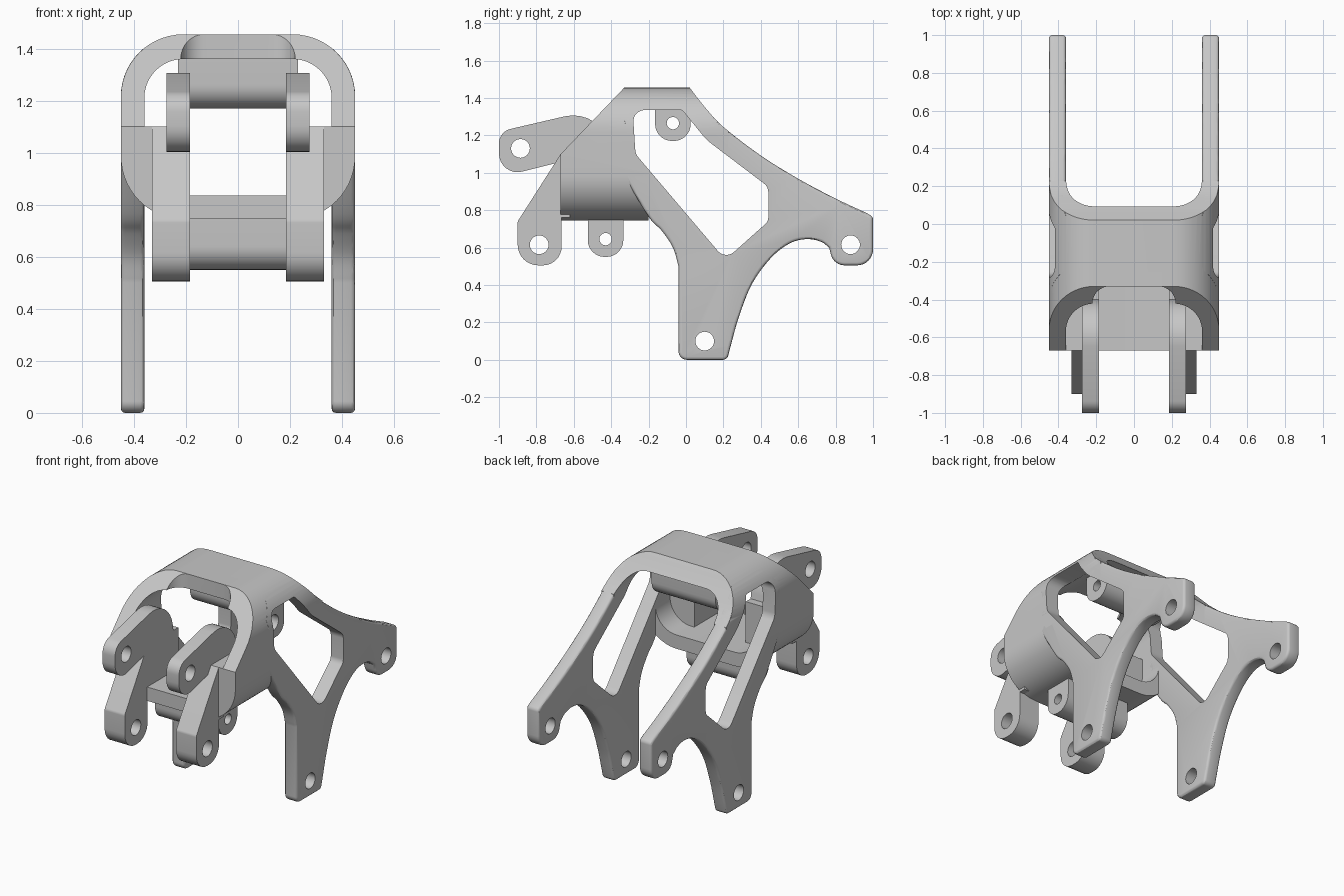
import bpy, bmesh
from math import pi, sin, cos, tan, radians
from mathutils import Vector, Matrix

cube = bpy.data.objects.get("Cube")
if cube:
    bpy.data.objects.remove(cube, do_unlink=True)

TONE = (0.57, 0.57, 0.57, 1)
grey = bpy.data.materials.new("plain grey")
grey.use_nodes = True
grey.diffuse_color = TONE
grey.node_tree.nodes["Principled BSDF"].inputs["Base Color"].default_value = TONE


def spline(points, steps=6):
    """Smooth curve through the points, returned as unrounded corners."""
    p = [Vector(q) for q in points]
    p = [2 * p[0] - p[1]] + p + [2 * p[-1] - p[-2]]
    out = []
    for a, b, c, d in zip(p, p[1:], p[2:], p[3:]):
        for i in range(steps):
            t = i / steps
            v = 0.5 * (2 * b + (c - a) * t + (2 * a - 5 * b + 4 * c - d) * t * t
                       + (3 * b - a - 3 * c + d) * t ** 3)
            out.append((v.x, v.y, 0))
    return out + [(*points[-1], 0)]


def rounded(corners, steps=8):
    """Polygon from (u, v, radius) corners, each corner filleted."""
    out = []
    for i, (u, v, r) in enumerate(corners):
        p = Vector((u, v))
        if not r:
            out.append(p)
            continue
        a = (Vector(corners[i - 1][:2]) - p).normalized()
        b = (Vector(corners[(i + 1) % len(corners)][:2]) - p).normalized()
        ang = a.angle(b)
        c = p + (a + b).normalized() * (r / sin(ang / 2))
        s = p + a * (r / tan(ang / 2)) - c
        e = p + b * (r / tan(ang / 2)) - c
        turn = (pi - ang) * (1 if s.x * e.y - s.y * e.x > 0 else -1)
        out += [c + Matrix.Rotation(turn * k / steps, 2) @ s for k in range(steps + 1)]
    return out


def inset(points, dist):
    """Move an outline inwards by a distance, with mitred corners."""
    p = [Vector(q) for q in points]
    n = len(p)
    area = sum(p[i - 1].x * p[i].y - p[i].x * p[i - 1].y for i in range(n))
    side = dist if area > 0 else -dist
    out = []
    for i in range(n):
        a = (p[i] - p[i - 1]).normalized()
        b = (p[(i + 1) % n] - p[i]).normalized()
        m, k = Vector((-a.y - b.y, a.x + b.x)), 1 + a.dot(b)
        out.append(p[i] + m * (side / max(k, 0.3)))
    return out


def prism(name, points, axis, lo, hi, soft=0):
    """Loft a 2D outline along an axis, optionally with rounded rims."""
    place = {"x": lambda u, v, t: (t, u, v), "y": lambda u, v, t: (u, t, v),
             "z": lambda u, v, t: (u, v, t)}[axis]
    levels = [(lo, 0), (hi, 0)]
    if soft:
        arc = [(soft * (1 - sin(k * pi / 6)), soft * (1 - cos(k * pi / 6))) for k in range(4)]
        levels = [(lo + t, d) for t, d in reversed(arc)] + [(hi - t, d) for t, d in arc]
        levels.sort()
    bm = bmesh.new()
    rings = [[bm.verts.new(place(u, v, t)) for u, v in inset(points, d)] for t, d in levels]
    for low, high in zip(rings, rings[1:]):
        for i in range(len(low)):
            bm.faces.new((low[i - 1], low[i], high[i], high[i - 1]))
    bm.faces.new(rings[0])
    bm.faces.new(rings[-1])
    bmesh.ops.recalc_face_normals(bm, faces=bm.faces)
    mesh = bpy.data.meshes.new(name)
    bm.to_mesh(mesh)
    bm.free()
    mesh.materials.append(grey)
    ob = bpy.data.objects.new(name, mesh)
    bpy.context.collection.objects.link(ob)
    return ob


def activate(ob):
    bpy.ops.object.select_all(action="DESELECT")
    ob.select_set(True)
    bpy.context.view_layer.objects.active = ob


def boolean(ob, cutter, operation="DIFFERENCE"):
    mod = ob.modifiers.new("cut", "BOOLEAN")
    mod.operation, mod.solver, mod.object = operation, "EXACT", cutter
    activate(ob)
    bpy.ops.object.modifier_apply(modifier=mod.name)
    bpy.data.objects.remove(cutter, do_unlink=True)


def drill(ob, y, z, r):
    ring = [(y + r * cos(2 * pi * i / 32), z + r * sin(2 * pi * i / 32)) for i in range(32)]
    boolean(ob, prism("drill", ring, "x", -1, 1))


def finish(ob, mirror=False):
    activate(ob)
    if mirror:
        mod = ob.modifiers.new("mirror", "MIRROR")
        mod.use_mirror_merge = False
        bpy.ops.object.modifier_apply(modifier=mod.name)
    bpy.ops.object.shade_smooth_by_angle(angle=radians(30))


def section(name, half, low, high, r_low, r_high):
    """Rounded tunnel cross-section running front to back."""
    return prism(name, rounded([(-half, low, r_low), (half, low, r_low),
                                (half, high, r_high), (-half, high, r_high)], 14), "y", -2, 2)


def window():
    return prism("window", rounded([
        (-.285, 1.335, .06), (-.02, 1.335, .02), (.11, 1.175, .3), (.44, .925, .06),
        (.44, .74, .05), (.21, .535, .06), (-.27, 1.1, .08)]), "x", -1, 1)


upper_edge = spline([(.02, 1.455), (.1, 1.352), (.2, 1.245), (.4, 1.092),
                     (.6, .968), (.8, .862), (.965, .785)])

# Hollow central shell with sloped front mouth
shell_outline = [(-.67, .745, 0), (-.67, 1.1, 0), (-.33, 1.455, 0)]
shell_outline += upper_edge[:14] + [(.22, 1.0, 0), (-.2, 1.0, 0), (-.2, .745, 0)]
shell = prism("central_shell", rounded(shell_outline), "x", -.6, .6)
boolean(shell, section("outer", .45, .745, 1.455, .24, .24), "INTERSECT")
boolean(shell, section("inner", .36, .835, 1.36, .15, .15))
boolean(shell, window())
notch = rounded([(-.22, -.9, 0), (.22, -.9, 0), (.22, -.33, .09), (-.22, -.33, .09)])
boolean(shell, prism("notch", notch, "z", .95, 1.7))
finish(shell)

# Side frames: forked legs with softened rims
leg_outline = upper_edge + [(1, .765, .03), (1, .505, .085), (.79, .505, .075)]
leg_outline += spline([(.765, .6), (.72, .632), (.64, .645), (.55, .62), (.45, .54),
                       (.35, .4), (.28, .22), (.238, .07)])
leg_outline += [(.22, 0, .03), (-.04, 0, .045)]
leg_outline += spline([(-.04, .5), (-.07, .6), (-.13, .69), (-.2, .765), (-.33, .98)])
leg_outline += [(-.33, 1.3, 0), (-.2, 1.45, 0)]
frame = prism("side_frame", rounded(leg_outline), "x", .36, .45, soft=.016)
boolean(frame, section("outer", .4505, -.5, 1.4555, .01, .24), "INTERSECT")
boolean(frame, window())
drill(frame, .1, .1, .05)
drill(frame, .88, .615, .05)
finish(frame, mirror=True)

# Lower front lugs
lug = prism("lower_front_lug", rounded([
    (-.9, .505, .11), (-.665, .505, .1), (-.665, .76, 0), (-.62, .76, 0),
    (-.62, 1.1, 0), (-.67, 1.1, 0), (-.9, .74, .03)]), "x", .185, .33)
drill(lug, -.785, .615, .05)
finish(lug, mirror=True)

# Inner blocks joining the lugs to the shell walls
block = prism("inner_block", [(-.67, .83), (-.35, .83), (-.35, 1.1), (-.67, 1.1)],
              "x", .185, .37)
finish(block, mirror=True)

# Upper front arms
arm = prism("upper_front_arm", rounded([
    (-1, .975, .1), (-.62, 1.07, 0), (-.62, .85, 0), (-.36, .85, 0),
    (-.44, 1.35, .2), (-1, 1.22, .08)]), "x", .185, .275)
drill(arm, -.885, 1.13, .05)
finish(arm, mirror=True)

# Cross bars: one under the roof, one under the floor
for name, y, z, low, high in (("roof_cross_bar", -.07, 1.265, 1.17, 1.4),
                              ("floor_cross_bar", -.43, .645, .55, .79)):
    bar = prism(name, rounded([(y - .095, low, .09), (y + .095, low, .09),
                               (y + .095, high, 0), (y - .095, high, 0)]), "x", -.23, .23)
    drill(bar, y, z, .033)
    finish(bar)
